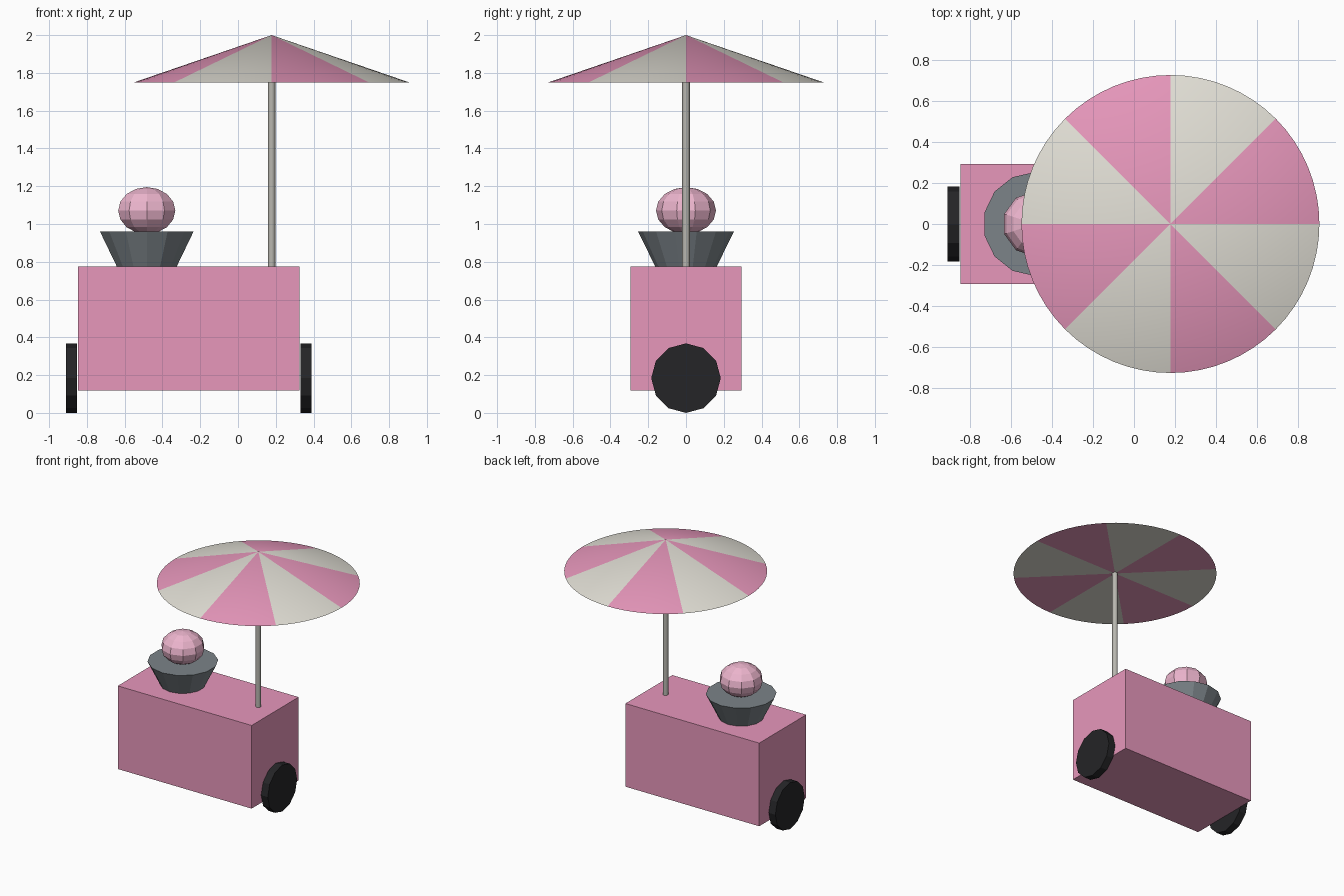
import bpy, bmesh, math
from mathutils import Matrix

if "Cube" in bpy.data.objects:
    bpy.data.objects.remove(bpy.data.objects["Cube"])


def material(name, rgb):
    m = bpy.data.materials.new(name)
    m.diffuse_color = (*rgb, 1)
    m.use_nodes = True
    m.node_tree.nodes["Principled BSDF"].inputs["Base Color"].default_value = m.diffuse_color
    return m


PINK = material("pink", (0.80, 0.31, 0.50))
PALE = material("pale_pink", (0.84, 0.46, 0.61))
CREAM = material("cream", (0.76, 0.74, 0.67))
STEEL = material("steel", (0.20, 0.23, 0.25))
POLE = material("pole_metal", (0.48, 0.47, 0.43))
RUBBER = material("rubber", (0.018, 0.018, 0.02))


def make_object(name, bm, loc, *mats):
    me = bpy.data.meshes.new(name)
    bm.to_mesh(me)
    bm.free()
    for m in mats:
        me.materials.append(m)
    ob = bpy.data.objects.new(name, me)
    ob.location = loc
    bpy.context.collection.objects.link(ob)
    return ob


def cone(sides, r_bottom, r_top, depth, fan=False, matrix=Matrix()):
    bm = bmesh.new()
    bmesh.ops.create_cone(bm, cap_ends=True, cap_tris=fan, segments=sides,
                          radius1=r_bottom, radius2=r_top, depth=depth, matrix=matrix)
    return bm


def smooth(ob):
    bpy.ops.object.select_all(action='DESELECT')
    bpy.context.view_layer.objects.active = ob
    ob.select_set(True)
    bpy.ops.object.shade_smooth_by_angle(angle=math.radians(35))


# Cart box
bm = bmesh.new()
bmesh.ops.create_cube(bm, size=1, matrix=Matrix.Diagonal((1.172, 0.588, 0.658, 1)))
make_object("cart_body", bm, (-0.261, 0, 0.447), PINK)

# Wheels at both ends
sideways = Matrix.Rotation(math.pi / 2, 4, 'Y')
for name, x in (("left_wheel", -0.882), ("right_wheel", 0.36)):
    make_object(name, cone(12, 0.184, 0.184, 0.058, matrix=sideways), (x, 0, 0.184), RUBBER)

# Tapered bowl with a closed top
make_object("bowl", cone(14, 0.163, 0.254, 0.184), (-0.483, 0, 0.868), STEEL)

# Squashed ball in the bowl
bm = bmesh.new()
bmesh.ops.create_uvsphere(bm, u_segments=10, v_segments=8, radius=0.159,
                          matrix=Matrix.Diagonal((1, 1, 0.78, 1)))
make_object("scoop", bm, (-0.483, 0, 1.071), PALE)

# Parasol pole
smooth(make_object("parasol_pole", cone(12, 0.02, 0.02, 0.99), (0.178, 0, 1.27), POLE))

# Striped canopy: closed cone with eight alternating wedges
bm = cone(64, 0.728, 0, 0.25, fan=True)
bmesh.ops.remove_doubles(bm, verts=bm.verts, dist=0.0001)
for f in bm.faces:
    c = f.calc_center_median()
    wedge = int((math.atan2(c.y, c.x) % math.tau) / (math.pi / 4))
    f.material_index = wedge % 2
smooth(make_object("parasol_canopy", bm, (0.178, 0, 1.875), PINK, CREAM))
